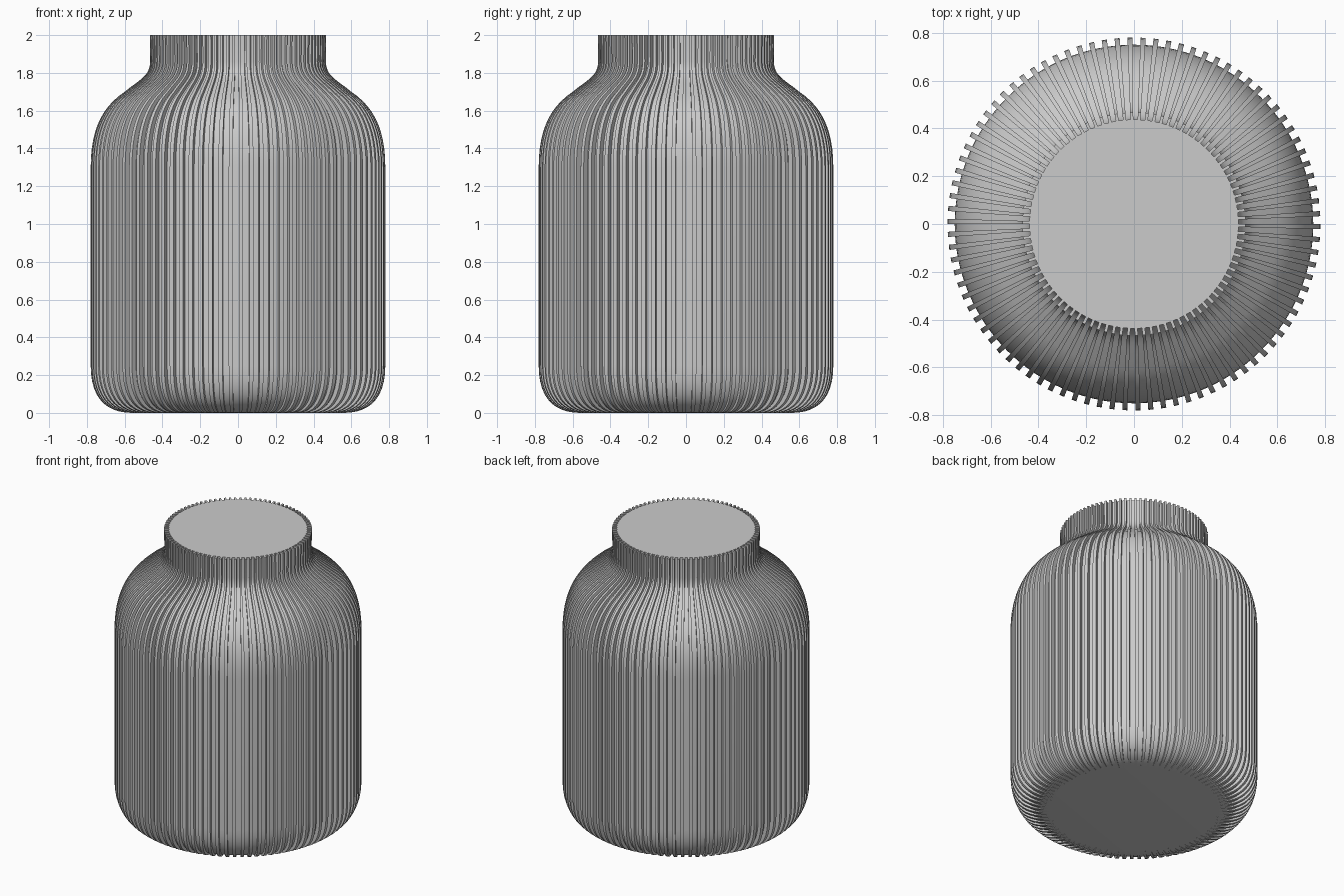
import bpy
import bmesh
from math import radians, cos, sin
from mathutils import Vector
from mathutils.geometry import interpolate_bezier

cube = bpy.data.objects.get("Cube")
if cube:
    bpy.data.objects.remove(cube, do_unlink=True)

RIBS = 90
STEP = 360 / RIBS
RIB_WIDTH = 1.6     # degrees
RIB_DEPTH = 0.03


def curve(p0, c0, c1, p1, count):
    """Points (radius, height) along one bezier piece of the outline."""
    return interpolate_bezier(*(Vector((r, 0, z)) for r, z in (p0, c0, c1, p1)), count)


# Outline of the rib crests, from the base up to the rim
outline = curve((0.56, 0), (0.70, 0), (0.78, 0.08), (0.78, 0.25), 12)
outline += curve((0.78, 1.3), (0.78, 1.5), (0.72, 1.62), (0.6, 1.7), 12)
outline += curve((0.6, 1.7), (0.53, 1.76), (0.465, 1.78), (0.465, 1.86), 9)[1:]
outline.append(Vector((0.467, 0, 2)))

# Cross-section: each rib is two crest corners and two groove corners
section = []
for i in range(RIBS):
    start = i * STEP - RIB_WIDTH
    end = i * STEP
    section += [(start, 0), (end, 0), (end, RIB_DEPTH),
                ((start + STEP + end) / 2, RIB_DEPTH),
                (start + STEP, RIB_DEPTH)]

# Ribbed jar body, closed at both ends
bm = bmesh.new()
rings = []
for p in outline:
    rings.append([bm.verts.new(((p.x - d) * cos(radians(a)),
                                (p.x - d) * sin(radians(a)), p.z))
                  for a, d in section])
n = len(section)
for low, high in zip(rings, rings[1:]):
    for i in range(n):
        j = (i + 1) % n
        bm.faces.new((low[i], low[j], high[j], high[i]))
bm.faces.new(rings[0][::-1])
bm.faces.new(rings[-1])

mesh = bpy.data.meshes.new("ribbed_jar")
bm.to_mesh(mesh)
bm.free()
jar = bpy.data.objects.new("ribbed_jar", mesh)
bpy.context.collection.objects.link(jar)

# Plain grey finish
grey = bpy.data.materials.new("light_grey")
grey.use_nodes = True
color = (0.6, 0.6, 0.6, 1)
grey.diffuse_color = color
grey.node_tree.nodes["Principled BSDF"].inputs["Base Color"].default_value = color
mesh.materials.append(grey)

# Smooth along the curves, crisp at rib edges
bpy.ops.object.select_all(action='DESELECT')
jar.select_set(True)
bpy.context.view_layer.objects.active = jar
bpy.ops.object.shade_smooth_by_angle(angle=radians(30))
